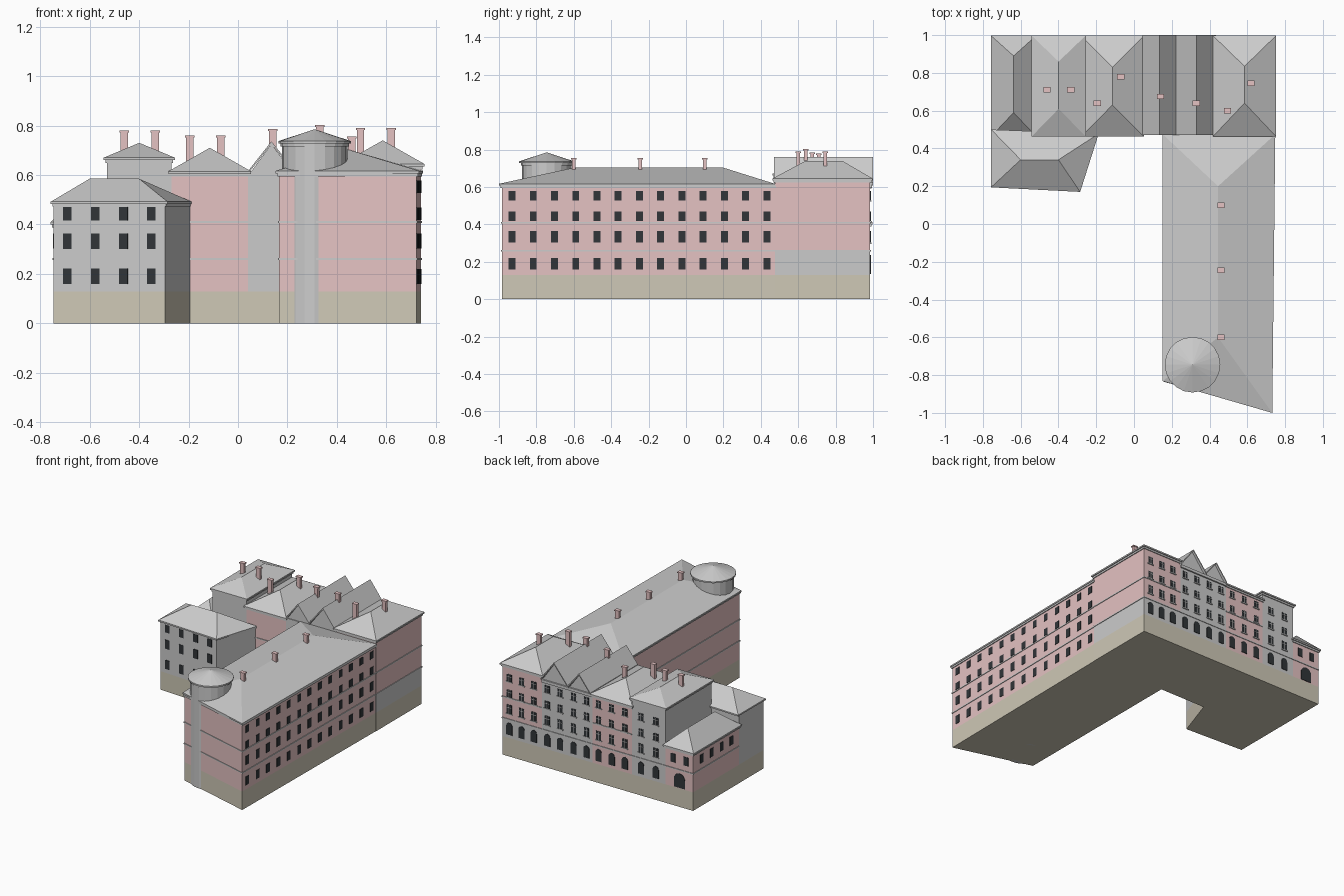
import bpy, bmesh, math
from mathutils import Vector

if "Cube" in bpy.data.objects:
    bpy.data.objects.remove(bpy.data.objects["Cube"])


def mat(name, c):
    m = bpy.data.materials.new(name)
    m.diffuse_color = (*c, 1)
    m.use_nodes = True
    m.node_tree.nodes["Principled BSDF"].inputs["Base Color"].default_value = m.diffuse_color
    return m


PINK = mat("pink_plaster", (0.78, 0.54, 0.54))
STONE = mat("stone_base", (0.62, 0.58, 0.47))
DARK = mat("dark_glass", (0.03, 0.035, 0.04))


def finish(name, bm, m=None):
    bmesh.ops.recalc_face_normals(bm, faces=bm.faces)
    me = bpy.data.meshes.new(name)
    bm.to_mesh(me)
    bm.free()
    ob = bpy.data.objects.new(name, me)
    bpy.context.collection.objects.link(ob)
    if m:
        me.materials.append(m)
    return ob


def add_solid(bm, pts, vec):
    # closed prism: 3D outline swept along vec
    a = [bm.verts.new(p) for p in pts]
    b = [bm.verts.new(Vector(p) + Vector(vec)) for p in pts]
    n = len(a)
    bm.faces.new(a[::-1])
    bm.faces.new(b)
    for i in range(n):
        bm.faces.new((a[i], a[(i + 1) % n], b[(i + 1) % n], b[i]))


def prism(name, pts, z0, z1, m=None):
    bm = bmesh.new()
    add_solid(bm, [(x, y, z0) for x, y in pts], (0, 0, z1 - z0))
    return finish(name, bm, m)


def rect(x0, x1, y0, y1):
    return [(x0, y0), (x1, y0), (x1, y1), (x0, y1)]


def grow(pts, d):
    cx = sum(p[0] for p in pts) / 4
    cy = sum(p[1] for p in pts) / 4
    return [(x + math.copysign(d, x - cx), y + math.copysign(d, y - cy)) for x, y in pts]


def hip_roof(name, pts, z, r0, r1, zr, t=0.01):
    # eave slab with two ridge points; edge pts[0]-pts[1] is the r0 hip end
    bm = bmesh.new()
    lo = [bm.verts.new((x, y, z - t)) for x, y in pts]
    up = [bm.verts.new((x, y, z)) for x, y in pts]
    a, b = bm.verts.new((*r0, zr)), bm.verts.new((*r1, zr))
    bm.faces.new(lo[::-1])
    for i in range(4):
        j = (i + 1) % 4
        bm.faces.new((lo[i], lo[j], up[j], up[i]))
    bm.faces.new((up[0], up[1], a))
    bm.faces.new((up[1], up[2], b, a))
    bm.faces.new((up[2], up[3], b))
    bm.faces.new((up[3], up[0], a, b))
    finish(name, bm)


def add_pane(bm, p, u, z, w, h, arch=False, proud=0.003):
    # window pane centred at p on a wall running along u (outside on the right of u)
    u = Vector((u[0], u[1], 0)).normalized()
    n = Vector((u.y, -u.x, 0))
    c = Vector((p[0], p[1], z))
    prof = [(-w / 2, -h / 2), (w / 2, -h / 2)]
    if arch:
        for i in range(9):
            t = math.pi * i / 8
            prof.append((w / 2 * math.cos(t), h / 2 - w / 2 + w / 2 * math.sin(t)))
    else:
        prof += [(w / 2, h / 2), (-w / 2, h / 2)]
    add_solid(bm, [c + u * a + Vector((0, 0, b)) - n * 0.003 for a, b in prof], n * (proud + 0.003))


Y0, Y1, ZB = 0.475, 0.985, 0.13

# Main row: sections along x with wall height, hip ridge and colour
sections = [
    ("low_end", -0.745, -0.53, 0.41, 0.52, (0.59, 0.89), PINK),
    ("tall_house", -0.53, -0.268, 0.67, 0.73, (0.61, 0.86), None),
    ("middle_house", -0.268, 0.04, 0.615, 0.71, (0.63, 0.83), PINK),
    ("gabled_house", 0.04, 0.43, 0.615, 0, None, None),
    ("corner_house", 0.43, 0.74, 0.645, 0.74, (0.64, 0.835), PINK),
]
for name, x0, x1, zt, zr, ridge, m in sections:
    fp = rect(x0, x1, Y0, Y1)
    prism(name + "_base", fp, 0, ZB, STONE)
    if name == "corner_house":
        prism(name + "_ground_floor", fp, ZB, 0.26)
        prism(name + "_walls", fp, 0.26, zt, m)
    else:
        prism(name + "_walls", fp, ZB, zt, m)
    if ridge:
        prism(name + "_cornice", grow(fp, 0.006), zt - 0.022, zt - 0.009)
        xm = (x0 + x1) / 2
        hip_roof(name + "_roof", grow(fp, 0.013), zt, (xm, ridge[0]), (xm, ridge[1]), zr)
    else:
        prism(name + "_cornice", rect(x0, x1, Y0 - 0.005, Y1 + 0.01), zt - 0.02, zt)

# Twin gables over the gabled house: wall prism and sloped roof slabs
for i, (x0, xm, x1, za) in enumerate([(0.05, 0.135, 0.222, 0.725), (0.222, 0.33, 0.43, 0.75)]):
    bm = bmesh.new()
    add_solid(bm, [(x0, Y0, 0.61), (x1, Y0, 0.61), (xm, Y0, za)], (0, Y1 - Y0, 0))
    finish(f"gable_wall_{i}", bm)
    bm = bmesh.new()
    d = 0.011
    prof = [(x0 - 0.004, 0.612), (xm, za), (x1 + 0.004, 0.612),
            (x1 + 0.004, 0.612 + d), (xm, za + d), (x0 - 0.004, 0.612 + d)]
    add_solid(bm, [(x, 0.47, z) for x, z in prof], (0, 0.53, 0))
    finish(f"gable_roof_{i}", bm)

# Long wing
wing = [(0.165, -0.83), (0.722, -0.985), (0.738, Y0), (0.165, Y0)]
prism("long_wing_base", wing, 0, ZB, STONE)
prism("long_wing_walls", wing, ZB, 0.61, PINK)
prism("long_wing_cornice", grow(wing, 0.006), 0.595, 0.607)
hip_roof("long_wing_roof", [(0.152, -0.832), (0.732, -1.0), (0.748, 0.475), (0.152, 0.475)],
         0.617, (0.445, -0.60), (0.445, 0.20), 0.703)

# Left wing
left = [(-0.745, Y0), (-0.745, 0.205), (-0.295, 0.182), (-0.195, Y0)]
prism("left_wing_base", left, 0, ZB, STONE)
prism("left_wing_walls", left, ZB, 0.485)
prism("left_wing_cornice", grow(left, 0.004), 0.472, 0.482)
hip_roof("left_wing_roof", [(-0.756, 0.50), (-0.757, 0.194), (-0.285, 0.17), (-0.187, 0.478)],
         0.492, (-0.60, 0.34), (-0.40, 0.34), 0.585)

# String courses on the pink walls
for z in (0.26, 0.41):
    prism("long_wing_band", grow(wing, 0.004), z - 0.004, z + 0.004)
    prism("middle_house_band", rect(-0.268, 0.04, Y0 - 0.004, Y1 + 0.004), z - 0.004, z + 0.004)
    prism("corner_house_band", rect(0.43, 0.744, Y0, Y1 + 0.004), z - 0.004, z + 0.004)
prism("low_end_band", rect(-0.749, -0.53, Y0, Y1 + 0.004), 0.256, 0.264)
prism("rear_band", rect(-0.53, 0.43, 0.9, Y1 + 0.004), 0.256, 0.264)

# Round corner turret
for name, r0, r1, z0, z1 in [("turret_drum", 0.132, 0.132, 0, 0.73),
                             ("turret_cornice", 0.138, 0.138, 0.715, 0.728),
                             ("turret_eave", 0.147, 0.147, 0.727, 0.737),
                             ("turret_roof", 0.147, 0.0, 0.737, 0.785)]:
    bpy.ops.mesh.primitive_cone_add(vertices=20, radius1=r0, radius2=r1, depth=z1 - z0,
                                    location=(0.31, -0.745, (z0 + z1) / 2))
    bpy.context.object.name = name

# Chimneys: shaft and cap
chimneys = [(-0.46, .71, .66, .78), (-0.335, .71, .66, .78), (-0.195, .64, .62, .76), (-0.07, .78, .62, .76),
            (0.14, .675, .65, .785), (0.33, .64, .7, .803), (0.495, .60, .63, .79), (0.62, .745, .64, .79),
            (0.46, .10, .64, .755), (0.46, -.245, .64, .755), (0.46, -.60, .64, .755)]
for x, y, z0, z1 in chimneys:
    prism("chimney", rect(x - .015, x + .015, y - .01, y + .01), z0, z1, PINK)
    prism("chimney_cap", rect(x - .019, x + .019, y - .014, y + .014), z1 - .008, z1, PINK)

# Windows: long wing right side
ROWS = [(0.19, 0.06), (0.333, 0.062), (0.443, 0.05), (0.553, 0.05)]
bm = bmesh.new()
for i in range(13):
    y = -0.93 + 0.1135 * i
    x = 0.722 + 0.016 * (y + 0.985) / 1.46
    for z, h in ROWS:
        add_pane(bm, (x, y), (0.016, 1.46), z, 0.037, h)
finish("long_wing_windows", bm, DARK)

# Windows: left wing front
bm = bmesh.new()
for x in (-0.69, -0.577, -0.463, -0.35):
    y = 0.205 - 0.023 * (x + 0.745) / 0.45
    for z, h in [(0.19, 0.063), (0.332, 0.063), (0.443, 0.055)]:
        add_pane(bm, (x, y), (0.45, -0.023), z, 0.035, h)
finish("left_wing_windows", bm, DARK)

# Windows: rear facade and low end, with arches on the ground floor
bm, trim = bmesh.new(), bmesh.new()
back = (-1, 0)
for x in (.685, .59, .495, .39, .29, .185, .085, -.01, -.112, -.214, -.34, -.455):
    add_pane(bm, (x, Y1), back, 0.195, 0.046, 0.085, True)
    for z, h in ROWS[1:]:
        add_pane(bm, (x, Y1), back, z, 0.038, h)
        add_pane(trim, (x, Y1), back, z, 0.004, h, proud=0.005)
        add_pane(trim, (x, Y1), back, z + h * 0.2, 0.038, 0.004, proud=0.005)
        add_pane(trim, (x, Y1), back, z - h / 2 - 0.003, 0.05, 0.006, proud=0.007)
add_pane(bm, (-0.64, Y1), back, 0.185, 0.085, 0.10, True)
for x in (-0.59, -0.69):
    add_pane(bm, (x, Y1), back, 0.333, 0.036, 0.06)
for y in (0.56, 0.67, 0.78, 0.89):
    add_pane(bm, (-0.745, y), (0, -1), 0.333, 0.036, 0.06)
finish("rear_windows", bm, DARK)
finish("rear_window_frames", trim)
